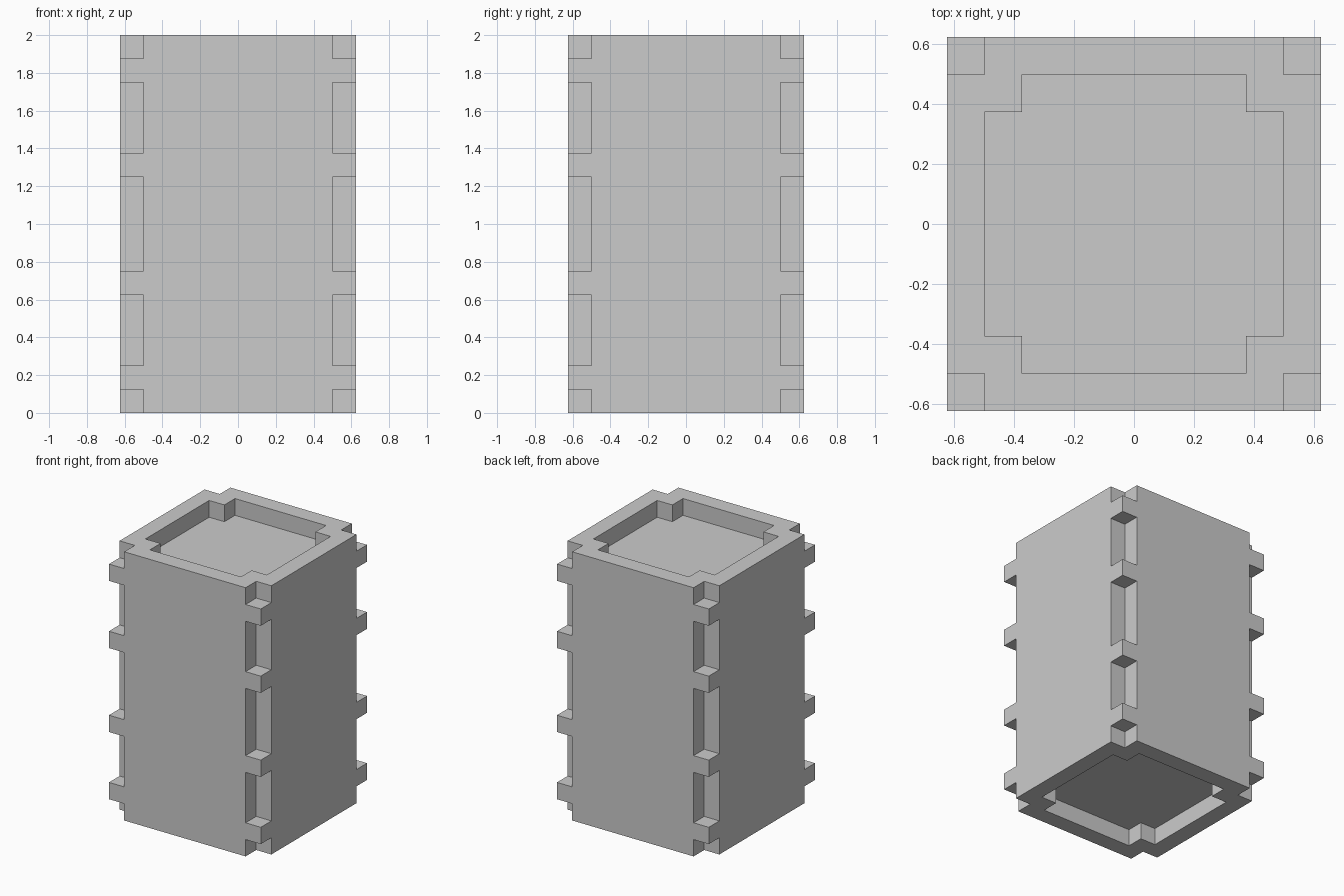
import bpy, bmesh
from mathutils import Vector

if "Cube" in bpy.data.objects:
    bpy.data.objects.remove(bpy.data.objects["Cube"])

HALF, H, T = 0.625, 2.0, 0.125   # half width, height, wall thickness
OVER = 0.1                       # cutter overshoot


def prism(bm, outline, z0, z1):
    """Closed prism from a counter-clockwise outline."""
    face = bm.faces.new([bm.verts.new((x, y, z0)) for x, y in outline])
    ext = bmesh.ops.extrude_face_region(bm, geom=[face], use_keep_orig=True)
    top = [v for v in ext["geom"] if isinstance(v, bmesh.types.BMVert)]
    bmesh.ops.translate(bm, verts=top, vec=Vector((0, 0, z1 - z0)))


def rect(x0, x1, y0, y1):
    return [(x0, y0), (x1, y0), (x1, y1), (x0, y1)]


def cross(a, b):
    """Square of half width a with its corners stepped in to b."""
    quarter = [(a, -b), (a, b), (b, b)]
    pts = []
    for _ in range(4):
        pts += quarter
        quarter = [(-y, x) for x, y in quarter]
    return [p for i, p in enumerate(pts) if p != pts[i - 1]]


def make_object(name, bm):
    bmesh.ops.recalc_face_normals(bm, faces=bm.faces)
    mesh = bpy.data.meshes.new(name)
    bm.to_mesh(mesh)
    bm.free()
    obj = bpy.data.objects.new(name, mesh)
    bpy.context.collection.objects.link(obj)
    return obj


# Crate body: plain square block
bm = bmesh.new()
prism(bm, rect(-HALF, HALF, -HALF, HALF), 0, H)
crate = make_object("crate_body", bm)

# Corner notches, leaving four small tabs on every vertical edge
bm = bmesh.new()
spans = [(-OVER, 0.125), (0.25, 0.625), (0.75, 1.25), (1.375, 1.75), (1.875, H + OVER)]
sides = [(-HALF - OVER, -HALF + T), (HALF - T, HALF + OVER)]
for x0, x1 in sides:
    for y0, y1 in sides:
        for z0, z1 in spans:
            prism(bm, rect(x0, x1, y0, y1), z0, z1)

# Stepped recesses in the top and bottom
recess = cross(HALF - T, HALF - 2 * T)
prism(bm, recess, H - T, H + OVER)
prism(bm, recess, -OVER, T)
cutter = make_object("notch_cutter", bm)
cutter.hide_render = True

# Carve the block
mod = crate.modifiers.new("notches", 'BOOLEAN')
mod.operation = 'DIFFERENCE'
mod.solver = 'EXACT'
mod.object = cutter
bpy.context.view_layer.objects.active = crate
crate.select_set(True)
bpy.ops.object.modifier_apply(modifier=mod.name)
bpy.data.objects.remove(cutter, do_unlink=True)
